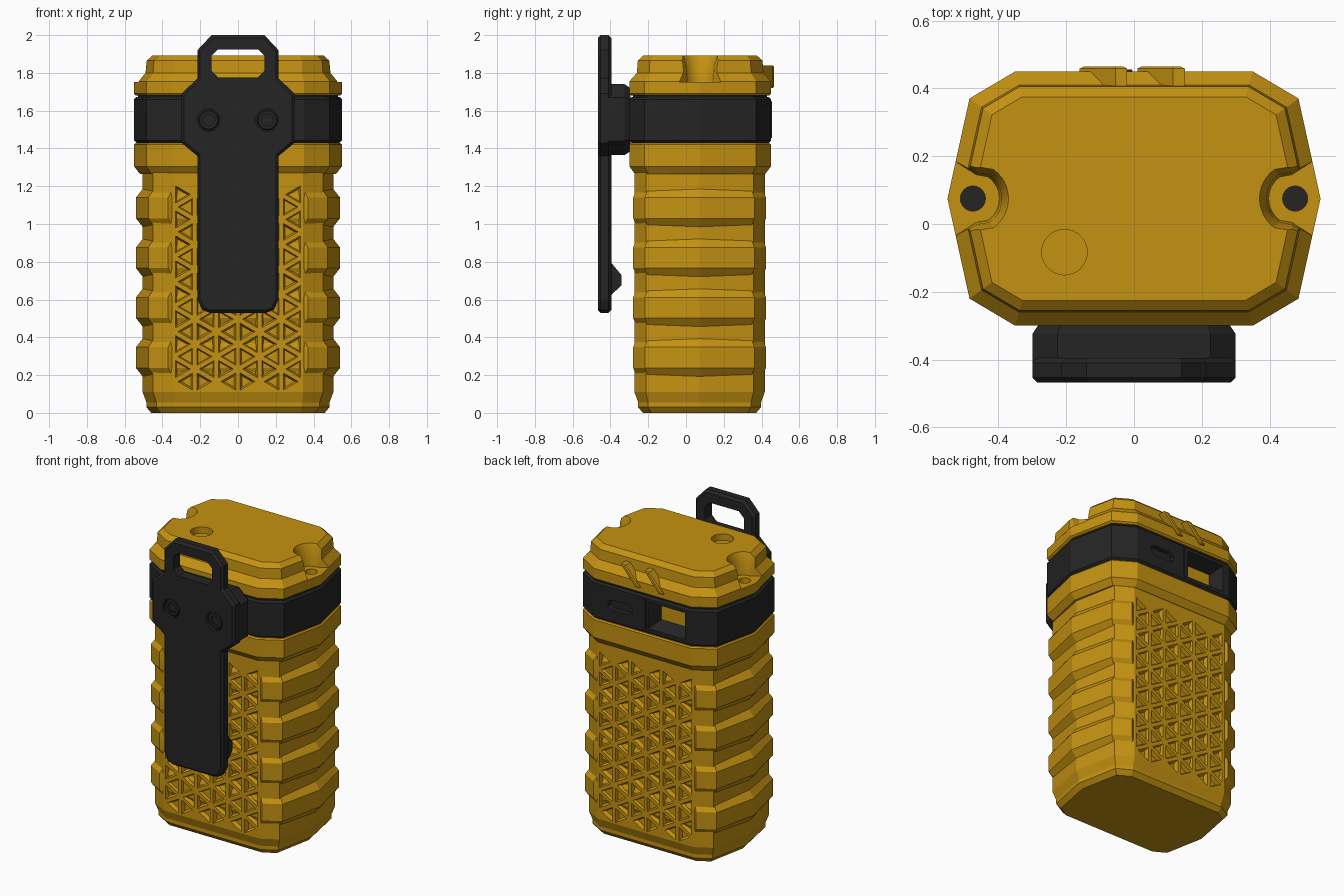
import bpy, bmesh, math
from mathutils import Vector

if "Cube" in bpy.data.objects:
    bpy.data.objects.remove(bpy.data.objects["Cube"])


def material(name, rgb):
    m = bpy.data.materials.new(name)
    m.diffuse_color = (*rgb, 1)
    m.use_nodes = True
    m.node_tree.nodes["Principled BSDF"].inputs["Base Color"].default_value = m.diffuse_color
    return m


YELLOW = material("amber_yellow", (0.56, 0.29, 0.006))
BLACK = material("matte_black", (0.018, 0.018, 0.018))


def loft(bm, rings):
    """Skin a list of equal-length rings of 3D points and cap both ends."""
    vs = [[bm.verts.new(p) for p in r] for r in rings]
    n = len(vs[0])
    for a, b in zip(vs, vs[1:]):
        for i in range(n):
            j = (i + 1) % n
            bm.faces.new((a[i], a[j], b[j], b[i]))
    bm.faces.new(vs[0][::-1])
    bm.faces.new(vs[-1])


def make(name, solids, mat):
    """One object from a list of lofted solids."""
    bm = bmesh.new()
    for rings in solids:
        loft(bm, rings)
    bmesh.ops.recalc_face_normals(bm, faces=bm.faces)
    me = bpy.data.meshes.new(name)
    bm.to_mesh(me)
    bm.free()
    ob = bpy.data.objects.new(name, me)
    bpy.context.collection.objects.link(ob)
    me.materials.append(mat)
    return ob


def cut(ob, solids):
    cutter = make("cutter", solids, ob.data.materials[0])
    cutter.hide_render = True
    mod = ob.modifiers.new("cut", 'BOOLEAN')
    mod.operation, mod.solver, mod.object = 'DIFFERENCE', 'EXACT', cutter
    bpy.context.view_layer.objects.active = ob
    bpy.ops.object.modifier_apply(modifier="cut")
    bpy.data.objects.remove(cutter)


def inset(pts, d):
    """Offset a counter-clockwise outline inward by d."""
    out, n = [], len(pts)
    for i in range(n):
        p, q, r = (Vector(pts[(i + k) % n]) for k in (-1, 0, 1))
        e1, e2 = (q - p).normalized(), (r - q).normalized()
        n1, n2 = Vector((-e1.y, e1.x)), Vector((-e2.y, e2.x))
        m = (n1 + n2) / (1 + n1.dot(n2))
        out.append(tuple(q + m * d))
    return out


def symmetric(half, cy):
    """Mirror a quarter outline (front centre to side tip) on both axes."""
    right = [(x, cy - y) for x, y in half] + [(x, cy + y) for x, y in half[-2::-1]]
    return right + [(-x, y) for x, y in right[::-1]]


def stack(pts, rows):
    return [[(x, y, z) for x, y in inset(pts, d)] for z, d in rows]


def plate(pts, rows):
    """Loft an x/z outline along y."""
    return [[(x, y, z) for x, z in inset(pts, d)] for y, d in rows]


def circle(cx, cy, r, n=24):
    return [(cx + r * math.cos(2 * math.pi * i / n), cy + r * math.sin(2 * math.pi * i / n))
            for i in range(n)]


def box(x0, x1, z0, z1):
    return [(x0, z0), (x1, z0), (x1, z1), (x0, z1)]


shell = symmetric([(0.35, 0.375), (0.485, 0.295), (0.55, 0)], 0.075)
core = symmetric([(0.345, 0.345), (0.45, 0.285), (0.505, 0)], 0.072)
rib = symmetric([(0.325, 0.33), (0.37, 0.352), (0.475, 0.29), (0.54, 0)], 0.072)

# Lower body with triangular grid pockets front and back
body = make("body", [stack(core, [(0, 0.045), (0.03, 0.02), (0.055, 0.02),
                                  (0.11, 0), (1.29, 0)])], YELLOW)
W, S, ZB = 0.114, 0.132, 0.10
pockets = []
for col in range(-3, 3):
    for line, apex in ((col, col + 1), (col + 1, col)):
        for k in range(-1, 9):
            z = ZB + (k + 0.5 * (line % 2)) * S
            if z < ZB - 0.01 or z + S > 1.27:
                continue
            tri = [Vector((line * W, z)), Vector((line * W, z + S)),
                   Vector((apex * W, z + S / 2))]
            c = sum(tri, Vector((0, 0))) / 3
            for side in (-1, 1):
                pockets.append([[(*(c + (p - c) * s).to_2d()[:1], 0.072 + side * y,
                                  (c + (p - c) * s).y) for p in tri]
                                for s, y in ((0.45, 0.32), (0.70, 0.346), (0.70, 0.36))])
cut(body, pockets)

# Side grip ribs
for i in range(4):
    zc = 0.293 + 0.264 * i
    inner = [(x * 0.935, 0.072 + (y - 0.072) * 0.94) for x, y in rib]
    rings = [[(x, y, zc + dz) for x, y in pts] for dz, pts in
             ((-0.1, inner), (-0.055, rib), (0.055, rib), (0.1, inner))]
    make("grip_rib", [rings], YELLOW)

# Flared collar and hidden neck
make("collar", [stack(shell, [(1.265, 0.03), (1.305, 0), (1.42, 0), (1.428, 0.008)])], YELLOW)
make("neck", [stack(shell, [(1.40, 0.02), (1.70, 0.02)])], BLACK)

# Black band with back window and slot
band = make("band", [stack(shell, [(1.43, 0.012), (1.442, 0), (1.66, 0), (1.672, 0.012)])], BLACK)
window = box(-0.31, -0.04, 1.465, 1.64)
slot = [(0.10, 1.515), (0.22, 1.515), (0.25, 1.535), (0.25, 1.565),
        (0.22, 1.585), (0.10, 1.585), (0.07, 1.565), (0.07, 1.535)]
cut(band, [plate(window, [(0.36, 0.035), (0.452, 0), (0.47, 0)]),
           plate(slot, [(0.425, 0.006), (0.47, 0)])])
neck = bpy.data.objects["neck"]
cut(neck, [plate(window, [(0.36, 0.035), (0.452, 0), (0.47, 0)]),
           plate(slot, [(0.425, 0.006), (0.47, 0)])])
make("window_floor", [plate(inset(window, 0.037), [(0.358, 0), (0.364, 0)])], YELLOW)
make("window_bar", [plate(box(-0.03, 0.0, 1.45, 1.655), [(0.44, 0), (0.455, 0.006)])], BLACK)

# Lid with ear notches, screw holes and a round recess
lid = make("lid", [stack(shell, [(1.68, 0.01), (1.69, 0), (1.755, 0), (1.80, 0.04),
                                 (1.865, 0.045), (1.892, 0.075)])], YELLOW)


def notch(side, r):
    arc = [(0.475 + r * math.cos(a), 0.075 + r * math.sin(a))
           for a in (math.radians(125 + 110 * i / 12) for i in range(13))]
    neck_r = r * 0.9
    pts = [(0.62, 0.285), (0.52, 0.075 + neck_r + 0.035), (0.465, 0.075 + neck_r)] + arc + \
          [(0.465, 0.075 - neck_r), (0.52, 0.075 - neck_r - 0.035), (0.62, -0.135)]
    return [(side * x, y) for x, y in pts]


for s in (-1, 1):
    cut(lid, [[[(x, y, z) for x, y in notch(s, r)]
               for z, r in ((1.752, 0.078), (1.84, 0.085), (1.91, 0.112))]])
cut(lid, [stack(circle(s * 0.475, 0.075, 0.037), [(1.70, 0), (1.78, 0)]) for s in (-1, 1)]
    + [stack(circle(-0.205, -0.083, 0.067, 32), [(1.85, 0), (1.93, 0)])])

# Slanted grip bars on the back of the lid
for x in (-0.09, 0.08):
    bar = [(x - 0.07, 1.72), (x - 0.035, 1.72), (x + 0.07, 1.84), (x + 0.035, 1.84)]
    make("lid_grip_bar", [plate(bar, [(0.39, 0), (0.458, 0), (0.465, 0.006)])], YELLOW)

# Belt clip plate with a loop at the top
half = [(0.15, 0.53), (0.19, 0.545), (0.215, 0.60), (0.215, 1.36), (0.30, 1.43),
        (0.30, 1.69), (0.215, 1.77), (0.215, 1.92), (0.14, 2.0)]
outline = half + [(-x, z) for x, z in half[::-1]]
clip = make("clip", [plate(outline, [(-0.467, 0.015), (-0.452, 0), (-0.41, 0), (-0.395, 0.015)])],
            BLACK)
loop = [(0.105, 1.775), (0.14, 1.81), (0.14, 1.89), (0.105, 1.925)]
loop = loop + [(-x, z) for x, z in loop[::-1]]
SCREWS = (-0.155, 0.155)
cut(clip, [plate(loop, [(-0.5, 0), (-0.36, 0)])]
    + [plate(circle(x, 1.55, 0.06), [(-0.5, 0), (-0.445, 0)]) for x in SCREWS])

# Clip screws with hexagonal sockets
for x in SCREWS:
    screw = make("clip_screw", [plate(circle(x, 1.55, 0.054), [(-0.46, 0.006), (-0.454, 0),
                                                               (-0.43, 0)])], BLACK)
    cut(screw, [plate(circle(x, 1.55, 0.034, 6), [(-0.48, 0), (-0.442, 0)])])

# Mounting block between clip and band
block = [(0.2, 1.365), (0.30, 1.44), (0.30, 1.67), (0.225, 1.74)]
block = block + [(-x, z) for x, z in block[::-1]]
make("clip_mount", [plate(block, [(-0.41, 0), (-0.325, 0), (-0.295, 0.02)])], BLACK)

# Catch bump near the lower end of the clip
profile = [(-0.40, 0.62), (-0.342, 0.675), (-0.342, 0.73), (-0.40, 0.80)]
make("clip_catch", [[[(x, y, z) for y, z in profile] for x in (-0.2, 0.2)]], BLACK)

# Keep crisp edges
bpy.ops.object.select_all(action='SELECT')
bpy.ops.object.shade_smooth_by_angle(angle=math.radians(18))
